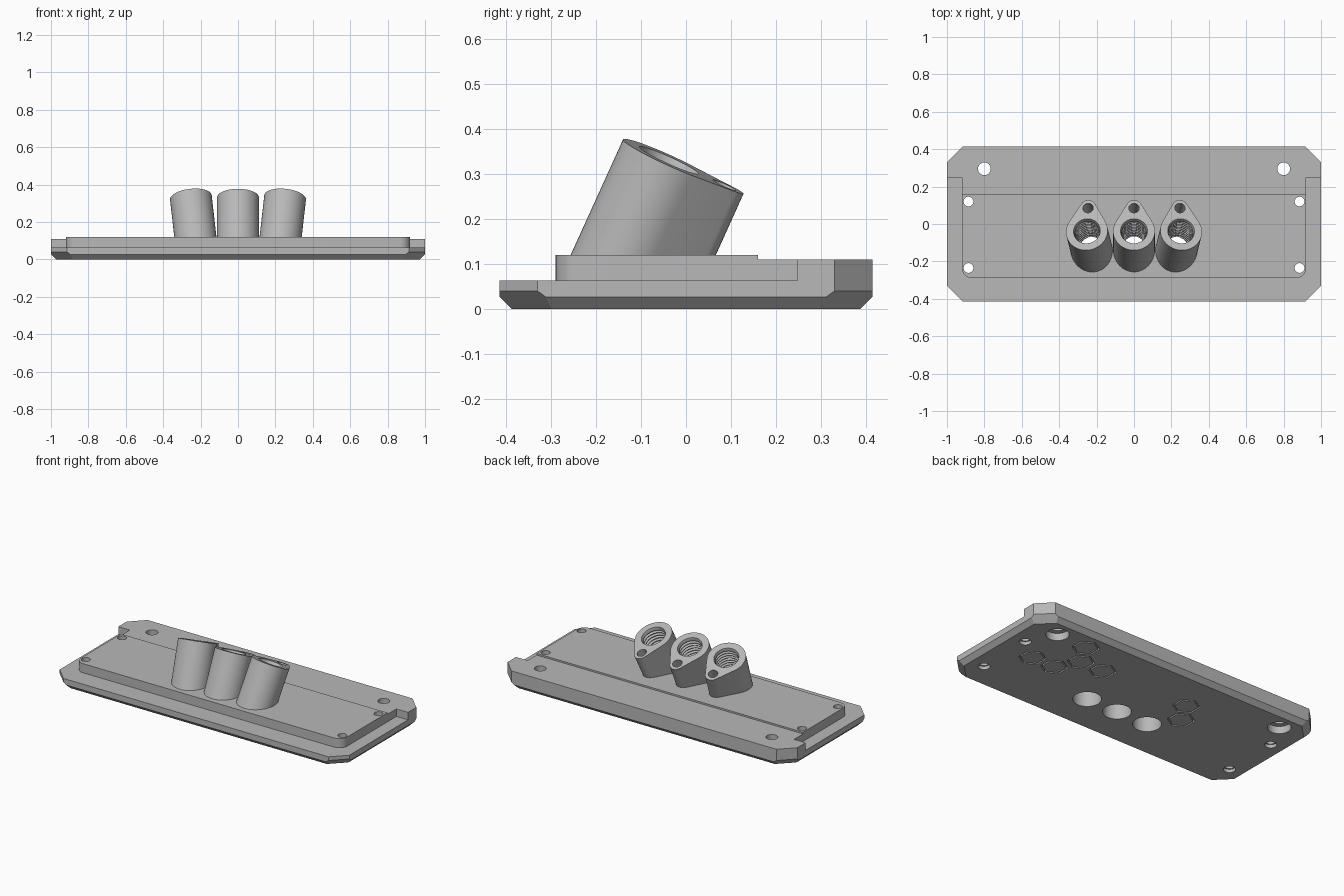
import bpy, bmesh
from math import sin, cos, pi, radians
from mathutils import Matrix, Vector

if "Cube" in bpy.data.objects:
    bpy.data.objects.remove(bpy.data.objects["Cube"], do_unlink=True)

grey = bpy.data.materials.new("grey plastic")
grey.use_nodes = True
grey.diffuse_color = (0.48, 0.48, 0.48, 1)
grey.node_tree.nodes["Principled BSDF"].inputs["Base Color"].default_value = (0.48, 0.48, 0.48, 1)


def finish(bm, name):
    bmesh.ops.recalc_face_normals(bm, faces=bm.faces[:])
    mesh = bpy.data.meshes.new(name)
    bm.to_mesh(mesh)
    bm.free()
    mesh.materials.append(grey)
    obj = bpy.data.objects.new(name, mesh)
    bpy.context.collection.objects.link(obj)
    return obj


def loft(rings):
    """Skin a stack of equal-length rings and cap both ends."""
    bm = bmesh.new()
    loops = [[bm.verts.new(p) for p in ring] for ring in rings]
    n = len(loops[0])
    for low, high in zip(loops, loops[1:]):
        for i in range(n):
            j = (i + 1) % n
            bm.faces.new((low[i], low[j], high[j], high[i]))
    bm.faces.new(loops[0][::-1])
    bm.faces.new(loops[-1])
    return bm


def prism(outline, z0, z1):
    return loft([[(x, y, z) for x, y in outline] for z in (z0, z1)])


def arc(cx, cy, r, a0, a1, n):
    steps = [radians(a0 + (a1 - a0) * i / n) for i in range(n + 1)]
    return [(cx + r * cos(a), cy + r * sin(a)) for a in steps]


def circle(cx, cy, r, n=40):
    return arc(cx, cy, r, 0, 360, n)[:-1]


def lathe(profile, n=40):
    return loft([[(x, y, z) for x, y in circle(0, 0, r, n)] for r, z in profile])


def cut(targets, bm):
    """Subtract a temporary cutter from each target."""
    cutter = finish(bm, "cutter")
    cutter.hide_render = True
    for obj in targets:
        mod = obj.modifiers.new("cut", "BOOLEAN")
        mod.operation, mod.solver, mod.object = "DIFFERENCE", "EXACT", cutter
        bpy.context.view_layer.update()
        graph = bpy.context.evaluated_depsgraph_get()
        mesh = bpy.data.meshes.new_from_object(obj.evaluated_get(graph))
        obj.modifiers.clear()
        obj.data = mesh
    bpy.data.objects.remove(cutter, do_unlink=True)


# Base plate: chamfered block with clipped corners
quarter = [(0.973, 0.30, 0), (0.885, 0.388, 0), (1, 0.312, 0.027), (0.897, 0.415, 0.027)]
for z in (0.04, 0.12):
    quarter += [(1, 0.33, z), (0.915, 0.415, z)]
bm = bmesh.new()
for sx in (1, -1):
    for sy in (1, -1):
        for x, y, z in quarter:
            bm.verts.new((sx * x, sy * y, z))
bmesh.ops.convex_hull(bm, input=bm.verts[:])
bmesh.ops.dissolve_limit(bm, angle_limit=0.01, verts=bm.verts[:], edges=bm.edges[:])
plate = finish(bm, "base_plate")

# Lower ledge around the raised panel, and the slightly lower rear strip
ledge = [(-1.1, 0.248), (-1.1, -0.5), (1.1, -0.5), (1.1, 0.248), (0.92, 0.248)]
ledge += arc(0.865, -0.235, 0.055, 0, -90, 8)
ledge += arc(-0.865, -0.235, 0.055, -90, -180, 8) + [(-0.92, 0.248)]
cut([plate], prism(ledge, 0.063, 0.2))
cut([plate], prism([(-1.1, 0.16), (1.1, 0.16), (1.1, 0.5), (-1.1, 0.5)], 0.11, 0.2))

# Screw holes, the rear pair with counterbores underneath
for side in (1, -1):
    cut([plate], prism(circle(side * 0.8, 0.295, 0.034), -0.1, 0.2))
    cut([plate], prism(circle(side * 0.8, 0.295, 0.065), -0.1, 0.045))
    for y in (0.12, -0.235):
        cut([plate], prism(circle(side * 0.885, y, 0.026), -0.1, 0.2))
        cut([plate], prism(circle(side * 0.885, y, 0.034), -0.1, 0.02))

# Engraved hexagon outlines on the underside
hexagons = [(0.741, 0.01), (0.584, 0.01), (0.584, 0.283), (0.505, 0.146),
            (0.348, 0.146), (-0.254, 0.146), (-0.331, 0.01)]
for x, y in hexagons:
    bm = bmesh.new()
    rows = []
    for r in (0.078, 0.068):
        for z in (-0.02, 0.012):
            rows.append([bm.verts.new((x + r * sin(k * pi / 3), y + r * cos(k * pi / 3), z))
                         for k in range(6)])
    ring = [rows[0], rows[1], rows[3], rows[2]]
    for a, b in zip(ring, ring[1:] + ring[:1]):
        for k in range(6):
            m = (k + 1) % 6
            bm.faces.new((a[k], a[m], b[m], b[k]))
    cut([plate], bm)

# Leaning teardrop sockets with threaded bores and a small screw hole
teardrop = arc(0, 0, 0.112, 150, 390, 40) + arc(0, 0.14, 0.042, 30, 150, 14)
thread = [(0.066, -0.296), (0.066, -0.22)]
for i in range(10):
    z = -0.21 + i * 0.02
    thread += [(0.076, z), (0.076, z + 0.003), (0.066, z + 0.01), (0.066, z + 0.013)]
thread += [(0.072, 0), (0.072, 0.05)]

sockets = []
for name, side in (("right_socket", -1), ("middle_socket", 0), ("left_socket", 1)):
    pose = (Matrix.Translation((side * 0.252, -0.038, 0.331))
            @ Matrix.Rotation(radians(6.5 * side), 4, "Y")
            @ Matrix.Rotation(radians(-24.3), 4, "X"))
    bm = prism(teardrop, -0.5, 0)
    bm.transform(pose)
    # Trim the foot flat, inside the plate
    bmesh.ops.bisect_plane(bm, geom=bm.verts[:] + bm.edges[:] + bm.faces[:],
                           plane_co=Vector((0, 0, 0.09)), plane_no=Vector((0, 0, 1)),
                           clear_inner=True)
    bmesh.ops.holes_fill(bm, edges=[e for e in bm.edges if e.is_boundary], sides=0)
    socket = finish(bm, name)
    sockets.append(socket)

    bore = lathe(thread)
    bore.transform(pose)
    cut([socket, plate], bore)
    cut([socket, plate], prism(circle(side * 0.216, -0.146, 0.08), -0.1, 0.105))
    screw = prism(circle(0, 0.135, 0.028, 24), -0.13, 0.05)
    screw.transform(pose)
    cut([socket], screw)

# Smooth curved walls, keep edges crisp
bpy.ops.object.select_all(action="DESELECT")
for obj in [plate] + sockets:
    obj.select_set(True)
bpy.context.view_layer.objects.active = plate
bpy.ops.object.shade_smooth_by_angle(angle=radians(25))
